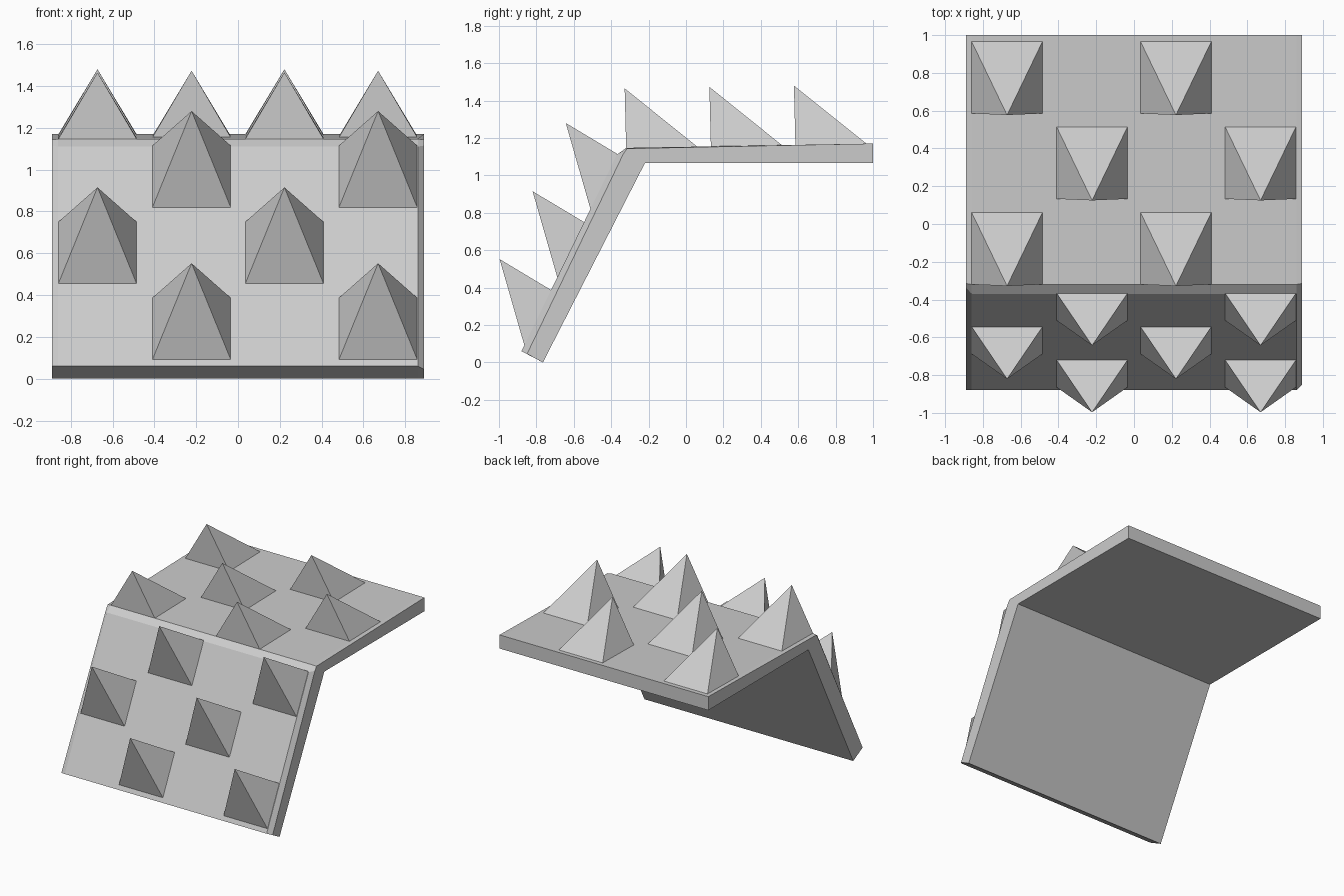
import bpy

if "Cube" in bpy.data.objects:
    bpy.data.objects.remove(bpy.data.objects["Cube"])

def make_object(name, verts, faces):
    mesh = bpy.data.meshes.new(name)
    mesh.from_pydata(verts, [], faces)
    mesh.validate()
    obj = bpy.data.objects.new(name, mesh)
    bpy.context.collection.objects.link(obj)
    return obj

def front_y(z):
    return -0.88 + (z - 0.06) * 0.51 / 1.05

def top_z(y):
    return 1.147 + (y + 0.32) * 0.023 / 1.32

# Bent slab: side profile (y, z) with a narrow chamfer at the bend
back = [(1, 1.17), (1, 1.065), (-0.22, 1.065), (-0.765, 0)]
middle = back + [(-0.88, 0.06), (-0.37, 1.11), (-0.32, 1.147)]
left = back + [(-0.88, 0.06), (-0.335, 1.115), (-0.315, 1.143)]
right = back + [(-0.85, 0.045), (-0.335, 1.115), (-0.315, 1.143)]
sections = [(-0.89, left), (-0.86, middle), (0.86, middle), (0.89, right)]
n = len(middle)
verts = [(x, y, z) for x, prof in sections for y, z in prof]
faces = [tuple(range(n)), tuple(reversed(range(3 * n, 4 * n)))]
for s in range(3):
    for i in range(n):
        j = (i + 1) % n
        faces.append((s * n + i, (s + 1) * n + i, (s + 1) * n + j, s * n + j))
make_object("bent_slab", verts, faces)

def spike(name, x, low, high, apex, half=0.187):
    # Four-sided spike: low and high base edges as (y, z), then the tip
    v = [(x - half, *low), (x + half, *low), (x + half, *high), (x - half, *high), (x, *apex)]
    make_object(name, v, [(3, 2, 1, 0), (0, 1, 4), (1, 2, 4), (2, 3, 4), (3, 0, 4)])

odd, even = (-0.672, 0.222), (-0.222, 0.67)

# Spikes on the top plate
for xs, y, tip in ((odd, 0.585, 1.48), (even, 0.133, 1.473), (odd, -0.32, 1.465)):
    for x in xs:
        spike("top_spike", x, (y, top_z(y)), (y + 0.38, top_z(y + 0.38)), (y - 0.008, tip))

# Spikes on the sloping front plate
for xs, z in ((even, 0.82), (odd, 0.455), (even, 0.092)):
    for x in xs:
        y = front_y(z)
        spike("front_spike", x, (y, z), (front_y(z + 0.295), z + 0.295), (y - 0.132, z + 0.46))
